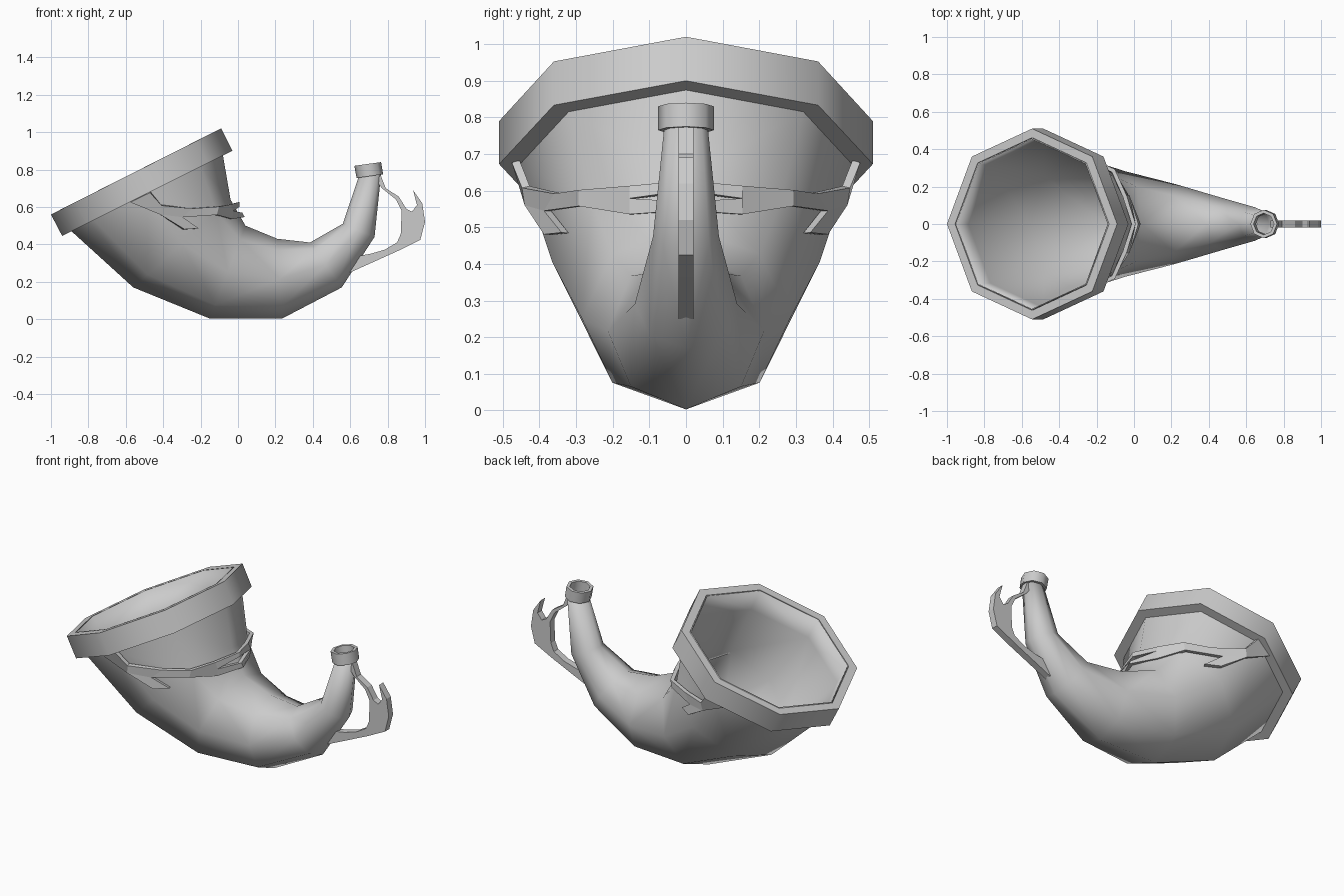
import bpy, bmesh, math
from mathutils import Vector

cube = bpy.data.objects.get("Cube")
if cube:
    bpy.data.objects.remove(cube, do_unlink=True)

grey = bpy.data.materials.new("warm_grey")
grey.use_nodes = True
colour = (0.6, 0.6, 0.6, 1)
grey.diffuse_color = colour
grey.node_tree.nodes["Principled BSDF"].inputs["Base Color"].default_value = colour


def finish(name, bm, smooth=True):
    bmesh.ops.recalc_face_normals(bm, faces=bm.faces[:])
    mesh = bpy.data.meshes.new(name)
    bm.to_mesh(mesh)
    bm.free()
    mesh.materials.append(grey)
    obj = bpy.data.objects.new(name, mesh)
    bpy.context.collection.objects.link(obj)
    if smooth:
        bpy.ops.object.select_all(action="DESELECT")
        obj.select_set(True)
        bpy.context.view_layer.objects.active = obj
        bpy.ops.object.shade_smooth_by_angle(angle=math.radians(50))
    return obj


def thicken(obj, amount, offset):
    shell = obj.modifiers.new("thickness", "SOLIDIFY")
    shell.thickness = amount
    shell.offset = offset


def loft(name, sections, closed=False, sides=8):
    """Skin through octagons; a section is (low xz, high xz, scale, half width)."""
    bm = bmesh.new()
    rings = []
    for low, high, scale, width in sections:
        a, b = Vector((low[0], 0, low[1])), Vector((high[0], 0, high[1]))
        mid, u = (a + b) / 2, (b - a) / 2 * scale
        v = Vector((0, width * scale, 0))
        angles = [math.tau * i / sides for i in range(sides)]
        rings.append([bm.verts.new(mid + u * math.cos(t) + v * math.sin(t)) for t in angles])
    pairs = list(zip(rings, rings[1:])) + ([(rings[-1], rings[0])] if closed else [])
    for ring, other in pairs:
        for i in range(sides):
            j = (i + 1) % sides
            bm.faces.new((ring[i], ring[j], other[j], other[i]))
    bmesh.ops.triangulate(bm, faces=bm.faces[:])
    return finish(name, bm)


# Curved hollow horn, running from the lip of the mouth to the tip
mouth_top = ((-1, .56), (-.09, 1.02))
mouth_bottom = ((-.94, .445), (-.03, .9))
horn = loft("horn_body", [
    (*mouth_top, .9, .51),
    ((-.89, .47), (-.08, .873), 1, .453),
    ((-.56, .17), (-.04, .64), 1, .365),
    ((-.15, .003), (.04, .5), 1, .284),
    ((.235, .003), (.21, .43), 1, .213),
    ((.555, .17), (.385, .41), 1, .14),
    ((.73, .44), (.56, .51), 1, .09),
    ((.765, .775), (.645, .76), 1, .06)])
thicken(horn, .006, -1)


# Collars at the mouth and at the tip
def collar(name, top, bottom, inner_top, inner_bottom, width):
    loft(name, [(*top, 1, width), (*bottom, 1, width),
                (*bottom, inner_bottom, width), (*top, inner_top, width)], closed=True)


collar("mouth_rim", mouth_top, mouth_bottom, .905, .888, .51)
collar("tip_rim", ((.765, .84), (.622, .82)), ((.776, .775), (.634, .755)), .76, .76, .076)

# Flat handle with a thorn
outline = [(.755, .79), (.79, .7), (.86, .655), (.9, .59), (.93, .575), (.957, .61),
           (.936, .69), (.985, .62), (1, .52), (.975, .425), (.855, .365), (.6, .25),
           (.6, .33), (.71, .35), (.785, .372), (.85, .41), (.87, .455),
           (.875, .58), (.845, .64), (.77, .7), (.73, .75)]
bm = bmesh.new()
face = bm.faces.new([bm.verts.new((x, -.02, z)) for x, z in outline])
side = bmesh.ops.extrude_face_region(bm, geom=[face])
bmesh.ops.translate(bm, vec=(0, .04, 0), verts=[g for g in side["geom"] if isinstance(g, bmesh.types.BMVert)])
finish("handle", bm, smooth=False)

# Root-like band hugging the horn, forked at the middle, with a fang each side
patches = [
    [(-.47, .465, .68), (-.575, .435, .628), (-.42, .43, .562), (-.41, .437, .61)],
    [(-.41, .437, .61), (-.42, .43, .562), (-.3, .378, .545), (-.25, .35, .592)],
    [(-.25, .35, .592), (-.3, .378, .545), (-.12, .285, .558), (-.11, .285, .602)],
    [(-.11, .285, .602), (-.12, .285, .558), (-.04, .15, .535), (-.035, .15, .578), (-.05, .15, .612)],
    [(-.05, .15, .612), (-.035, .15, .578), (-.002, 0, .598), (-.002, 0, .625)],
    [(-.035, .15, .578), (-.04, .15, .535), (.025, 0, .545), (.012, 0, .568)],
    [(-.42, .43, .562), (-.29, .378, .48), (-.215, .33, .485), (-.3, .378, .545)],
]
bm = bmesh.new()
for sign in (1, -1):
    for patch in patches:
        bm.faces.new([bm.verts.new((x, y * sign, z)) for x, y, z in patch])
bmesh.ops.remove_doubles(bm, verts=bm.verts[:], dist=.001)
thicken(finish("root_band", bm, smooth=False), .022, 0)
